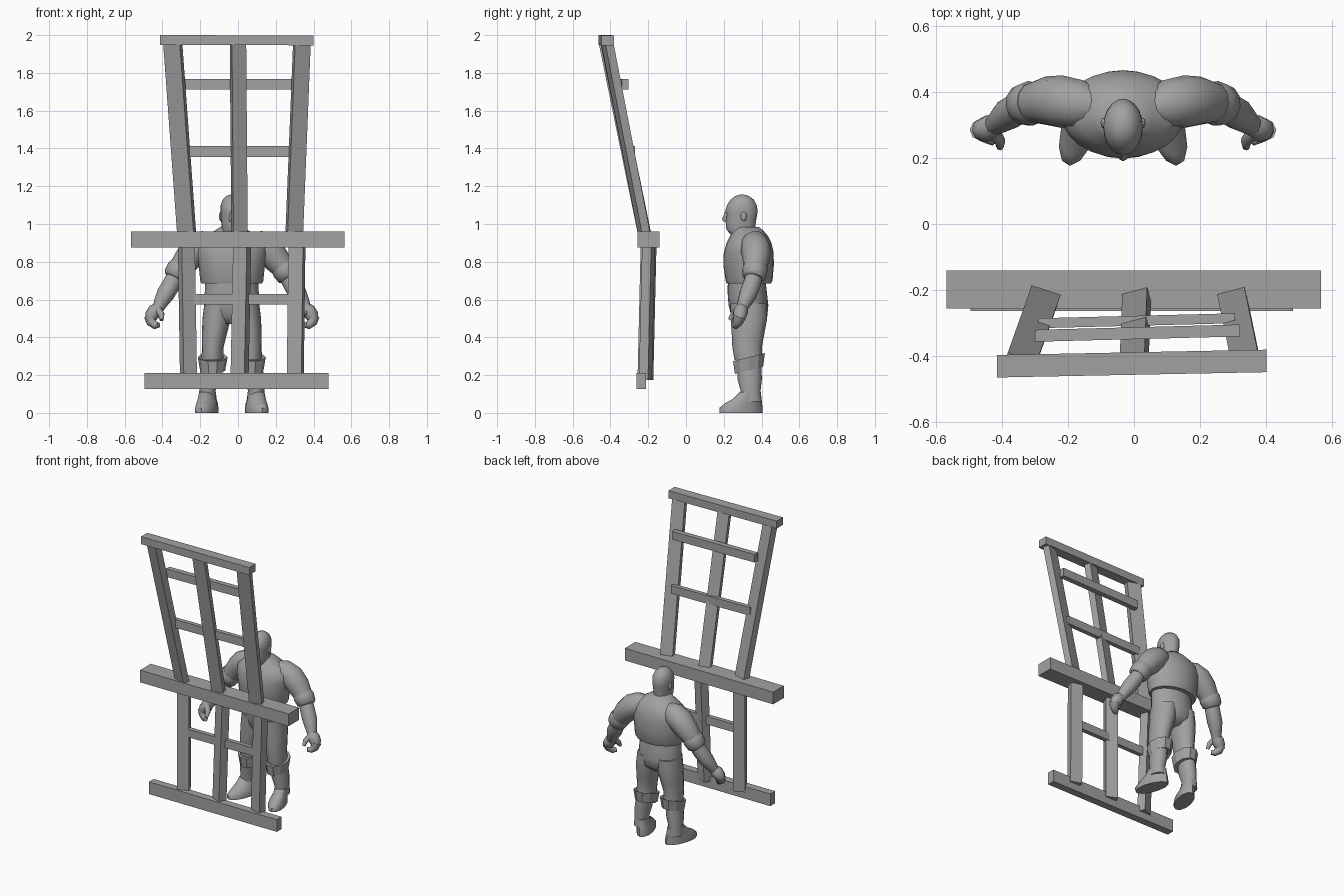
import bpy, bmesh, math
from mathutils import Vector, Matrix

grey = bpy.data.materials.new("plain_grey")
grey.diffuse_color = (0.36, 0.36, 0.36, 1)
CX = -0.033  # centre line of the man


def finish(name, bm, smooth=None):
    bmesh.ops.recalc_face_normals(bm, faces=bm.faces)
    me = bpy.data.meshes.new(name)
    bm.to_mesh(me)
    bm.free()
    me.materials.append(grey)
    ob = bpy.data.objects.new(name, me)
    bpy.context.collection.objects.link(ob)
    if smooth:
        bpy.ops.object.select_all(action='DESELECT')
        ob.select_set(True)
        bpy.context.view_layer.objects.active = ob
        bpy.ops.object.shade_smooth_by_angle(angle=math.radians(smooth))
    return ob


def skin(name, rings, smooth=None):
    """Skin closed rings of points and cap both ends."""
    bm = bmesh.new()
    vs = [[bm.verts.new(p) for p in r] for r in rings]
    n = len(vs[0])
    for a, b in zip(vs, vs[1:]):
        for i in range(n):
            j = (i + 1) % n
            bm.faces.new((a[i], a[j], b[j], b[i]))
    bm.faces.new(vs[0])
    bm.faces.new(vs[-1])
    return finish(name, bm, smooth)


def post(name, low, high, w, t, deg):
    """Plank between two points, turned about the vertical, level ends."""
    rot = Matrix.Rotation(math.radians(deg), 3, 'Z')
    sec = [rot @ Vector((x * w / 2, y * t / 2, 0)) for x, y in ((-1, -1), (1, -1), (1, 1), (-1, 1))]
    skin(name, [[Vector(c) + s for s in sec] for c in (low, high)])


def beam(name, left, right, depth, height):
    """Horizontal beam between two end centres."""
    sec = [Vector((0, y * depth / 2, z * height / 2)) for y, z in ((-1, -1), (1, -1), (1, 1), (-1, 1))]
    skin(name, [[Vector(c) + s for s in sec] for c in (left, right)])


def stack(name, rows, side=1, sides=16, tilt=0, shear=0, smooth=50):
    """Level oval slices: z, front y, back y, inner x, outer x (from centre line)."""
    rings = []
    for z, y0, y1, x0, x1 in rows:
        ring = []
        for i in range(sides):
            a = 2 * math.pi * i / sides
            y = (y0 + y1) / 2 + (y1 - y0) / 2 * math.sin(a)
            x = (x0 + x1) / 2 + (x1 - x0) / 2 * math.cos(a) + shear * (0.34 - y)
            ring.append(Vector((CX + side * x, y, z + tilt * (y - (y0 + y1) / 2))))
        rings.append(ring)
    return skin(name, rings, smooth)


def limb(name, rows, side=1, sides=12, smooth=50):
    """Round slices square to a path: x, y, z, radius."""
    pts = [Vector((CX + side * x, y, z)) for x, y, z, r in rows]
    rings = []
    for k, p in enumerate(pts):
        d = (pts[min(k + 1, len(pts) - 1)] - pts[max(k - 1, 0)]).normalized()
        u = d.cross(Vector((0, 1, 0.1))).normalized()
        v = d.cross(u)
        r = rows[k][3]
        rings.append([p + r * (u * math.cos(2 * math.pi * i / sides) + v * math.sin(2 * math.pi * i / sides))
                      for i in range(sides)])
    return skin(name, rings, smooth)


def sphere(name, loc, size):
    bm = bmesh.new()
    bmesh.ops.create_uvsphere(bm, u_segments=12, v_segments=8, radius=1)
    bmesh.ops.transform(bm, matrix=Matrix.Translation(loc) @ Matrix.Diagonal((*size, 1)), verts=bm.verts)
    return finish(name, bm, 50)


# Wooden frame: long beams
beam("middle_beam", (-0.567, -0.198, 0.917), (0.565, -0.198, 0.917), 0.115, 0.084)
beam("bottom_beam", (-0.495, -0.237, 0.169), (0.48, -0.237, 0.169), 0.052, 0.084)
beam("top_beam", (-0.414, -0.43, 1.974), (0.4, -0.414, 1.972), 0.068, 0.052)

# Uprights above and below the middle beam
post("upper_left_post", (-0.272, -0.22, 0.95), (-0.345, -0.425, 1.95), 0.092, 0.045, -18)
post("upper_centre_post", (0.008, -0.222, 0.95), (0.0, -0.42, 1.95), 0.078, 0.045, 15)
post("upper_right_post", (0.298, -0.222, 0.95), (0.338, -0.415, 1.95), 0.085, 0.045, 15)
post("lower_left_post", (-0.262, -0.215, 0.175), (-0.273, -0.198, 0.89), 0.075, 0.055, 22)
post("lower_centre_post", (0.008, -0.215, 0.175), (0.022, -0.198, 0.89), 0.08, 0.055, -25)
post("lower_right_post", (0.303, -0.215, 0.175), (0.312, -0.198, 0.89), 0.08, 0.05, -15)

# Cross rails
beam("upper_rail", (-0.3, -0.338, 1.74), (0.32, -0.322, 1.74), 0.036, 0.056)
beam("centre_rail", (-0.29, -0.3, 1.384), (0.305, -0.285, 1.384), 0.03, 0.056)
beam("lower_rail", (-0.26, -0.205, 0.602), (0.295, -0.2, 0.602), 0.03, 0.056)

# Man: torso in a vest, trousers, head
stack("vest", [(0.685, 0.215, 0.45, -0.16, 0.16), (0.70, 0.21, 0.458, -0.167, 0.167),
               (0.78, 0.198, 0.465, -0.175, 0.175), (0.85, 0.2, 0.464, -0.188, 0.188),
               (0.90, 0.215, 0.452, -0.185, 0.185), (0.935, 0.232, 0.435, -0.145, 0.145),
               (0.965, 0.25, 0.41, -0.09, 0.09), (0.985, 0.26, 0.385, -0.06, 0.06)], sides=24)
stack("hips", [(0.47, 0.27, 0.38, -0.07, 0.07), (0.51, 0.24, 0.43, -0.135, 0.135),
               (0.57, 0.225, 0.436, -0.148, 0.148), (0.64, 0.22, 0.428, -0.143, 0.143),
               (0.71, 0.222, 0.42, -0.14, 0.14)], sides=20)
stack("head", [(0.93, 0.25, 0.38, -0.06, 0.06), (0.955, 0.225, 0.37, -0.052, 0.052),
               (0.975, 0.213, 0.367, -0.052, 0.052), (1.01, 0.21, 0.37, -0.056, 0.056),
               (1.05, 0.214, 0.377, -0.059, 0.059), (1.07, 0.208, 0.379, -0.06, 0.06),
               (1.10, 0.217, 0.374, -0.059, 0.059), (1.13, 0.237, 0.358, -0.047, 0.047),
               (1.148, 0.26, 0.333, -0.029, 0.029), (1.155, 0.285, 0.31, -0.01, 0.01)], sides=20)
stack("nose", [(1.012, 0.2, 0.225, -0.014, 0.014), (1.025, 0.19, 0.225, -0.016, 0.016),
               (1.066, 0.207, 0.23, -0.008, 0.008)], sides=8)

for s, word in ((1, "left"), (-1, "right")):
    sphere(word + "_ear", (CX + s * 0.059, 0.305, 1.04), (0.009, 0.016, 0.025))
    # Arm: shoulder, rolled sleeve, forearm
    limb(word + "_sleeve", [(0.08, 0.35, 0.91, 0.05), (0.13, 0.362, 0.895, 0.074), (0.185, 0.37, 0.865, 0.08),
                            (0.23, 0.372, 0.82, 0.074), (0.27, 0.367, 0.77, 0.062), (0.285, 0.364, 0.75, 0.058)], s)
    limb(word + "_sleeve_cuff", [(0.268, 0.367, 0.775, 0.063), (0.28, 0.365, 0.757, 0.068),
                                 (0.303, 0.36, 0.722, 0.062), (0.308, 0.358, 0.713, 0.05)], s)
    limb(word + "_forearm", [(0.295, 0.362, 0.73, 0.046), (0.32, 0.348, 0.68, 0.048), (0.35, 0.33, 0.63, 0.048),
                             (0.375, 0.31, 0.585, 0.038), (0.392, 0.295, 0.55, 0.03)], s)
    # Hand: palm, curled fingers, thumb
    limb(word + "_palm", [(0.388, 0.297, 0.56, 0.03), (0.405, 0.29, 0.54, 0.04), (0.425, 0.285, 0.515, 0.036),
                          (0.432, 0.28, 0.49, 0.026)], s, 8)
    limb(word + "_fingers", [(0.43, 0.285, 0.51, 0.034), (0.425, 0.275, 0.48, 0.027),
                             (0.405, 0.262, 0.463, 0.021), (0.387, 0.248, 0.466, 0.014)], s, 8)
    limb(word + "_thumb", [(0.392, 0.275, 0.545, 0.022), (0.372, 0.25, 0.52, 0.017),
                           (0.372, 0.232, 0.492, 0.011)], s, 8)
    # Leg: trouser leg, flared cuff, bare shin and foot
    stack(word + "_trouser_leg", [(0.58, 0.235, 0.43, 0.0, 0.145), (0.50, 0.238, 0.43, 0.005, 0.155),
                                  (0.42, 0.242, 0.415, 0.025, 0.158), (0.35, 0.245, 0.402, 0.043, 0.158),
                                  (0.28, 0.257, 0.405, 0.045, 0.16)], s)
    stack(word + "_trouser_cuff", [(0.29, 0.26, 0.405, 0.045, 0.155), (0.295, 0.245, 0.422, 0.022, 0.18),
                                   (0.225, 0.255, 0.412, 0.035, 0.168), (0.23, 0.27, 0.40, 0.05, 0.155)],
          s, sides=10, tilt=0.25, smooth=30)
    stack(word + "_shin", [(0.27, 0.27, 0.398, 0.06, 0.16), (0.18, 0.272, 0.402, 0.07, 0.172),
                           (0.12, 0.288, 0.395, 0.085, 0.172), (0.06, 0.285, 0.4, 0.085, 0.175)], s)
    stack(word + "_foot", [(0.0, 0.178, 0.405, 0.065, 0.175), (0.025, 0.176, 0.405, 0.065, 0.175),
                           (0.05, 0.205, 0.403, 0.07, 0.173), (0.075, 0.25, 0.4, 0.08, 0.173),
                           (0.11, 0.285, 0.395, 0.085, 0.172)], s, sides=12, shear=0.25)
